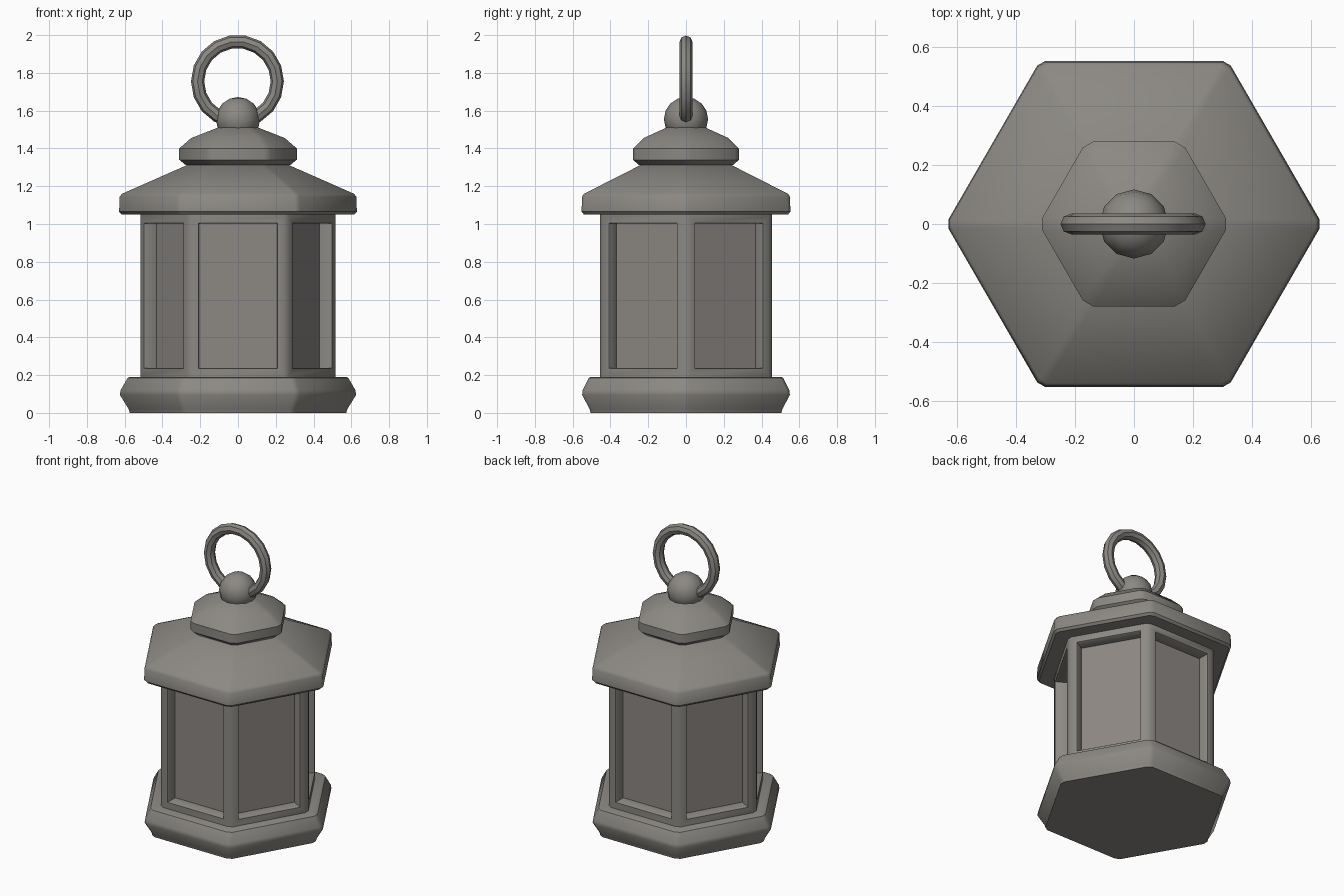
import bpy, bmesh, math

if "Cube" in bpy.data.objects:
    bpy.data.objects.remove(bpy.data.objects["Cube"])


def material(name, rgb):
    m = bpy.data.materials.new(name)
    m.diffuse_color = (*rgb, 1)
    m.use_nodes = True
    m.node_tree.nodes["Principled BSDF"].inputs["Base Color"].default_value = m.diffuse_color
    return m


METAL = material("warm_grey_metal", (0.262, 0.250, 0.230))
PANE = material("taupe_pane", (0.262, 0.243, 0.225))


def finish(bm, name, smooth=35):
    bmesh.ops.recalc_face_normals(bm, faces=bm.faces[:])
    me = bpy.data.meshes.new(name)
    bm.to_mesh(me)
    bm.free()
    ob = bpy.data.objects.new(name, me)
    bpy.context.collection.objects.link(ob)
    me.materials.append(METAL)
    me.materials.append(PANE)
    bpy.ops.object.select_all(action='DESELECT')
    ob.select_set(True)
    bpy.context.view_layer.objects.active = ob
    bpy.ops.object.shade_smooth_by_angle(angle=math.radians(smooth))
    return ob


def hex_ring(bm, apothem, z, cut):
    """Hexagon with its corners cut off, pointing along x."""
    half = apothem / math.sqrt(3) - cut
    ring = []
    for i in range(6):
        a = math.radians(30 + 60 * i)
        c, s = math.cos(a), math.sin(a)
        for t in (-half, half):
            ring.append(bm.verts.new((apothem * c - t * s, apothem * s + t * c, z)))
    return ring


def hex_loft(profile, cut):
    """Stack cut hexagons along a list of (apothem, height)."""
    bm = bmesh.new()
    rings = [hex_ring(bm, a, z, cut) for a, z in profile]
    for lo, hi in zip(rings, rings[1:]):
        for i in range(12):
            j = (i + 1) % 12
            bm.faces.new((lo[i], lo[j], hi[j], hi[i]))
    bm.faces.new(rings[0][::-1])
    bm.faces.new(rings[-1])
    return bm


# Flared base
finish(hex_loft([(0.505, 0), (0.51, 0.02), (0.55, 0.095), (0.547, 0.12),
                 (0.515, 0.185), (0.505, 0.19)], 0.02), "base")

# Body with six recessed panes
bm = hex_loft([(0.455, 0.15), (0.455, 0.20), (0.455, 1.04), (0.455, 1.08)], 0.02)
bmesh.ops.recalc_face_normals(bm, faces=bm.faces[:])
panes = [f for f in bm.faces if f.calc_area() > 0.2 and abs(f.normal.z) < 0.5]
bmesh.ops.inset_individual(bm, faces=panes, thickness=0.048)
bmesh.ops.inset_individual(bm, faces=panes, thickness=0.005, depth=-0.005)
bmesh.ops.inset_individual(bm, faces=panes, thickness=0.0005, depth=-0.07)
for f in panes:
    f.material_index = 1
finish(bm, "body")

# Sloped roof with thick eaves
finish(hex_loft([(0.54, 1.05), (0.553, 1.065), (0.55, 1.145), (0.54, 1.16),
                 (0.235, 1.315)], 0.018), "roof")

# Stepped cap
finish(hex_loft([(0.235, 1.31), (0.25, 1.312), (0.28, 1.34), (0.28, 1.40),
                 (0.225, 1.455), (0.06, 1.53)], 0.024), "cap")

# Round knob
bm = bmesh.new()
bmesh.ops.create_uvsphere(bm, u_segments=12, v_segments=8, radius=0.117)
bmesh.ops.translate(bm, verts=bm.verts[:], vec=(0, 0, 1.555))
finish(bm, "knob")

# Carrying ring
bpy.ops.mesh.primitive_torus_add(major_segments=18, minor_segments=8,
                                 major_radius=0.211, minor_radius=0.035,
                                 location=(-0.003, 0, 1.755),
                                 rotation=(math.radians(90), 0, 0))
ring = bpy.context.object
ring.name = "carrying_ring"
ring.data.materials.append(METAL)
bpy.ops.object.shade_smooth_by_angle(angle=math.radians(35))
